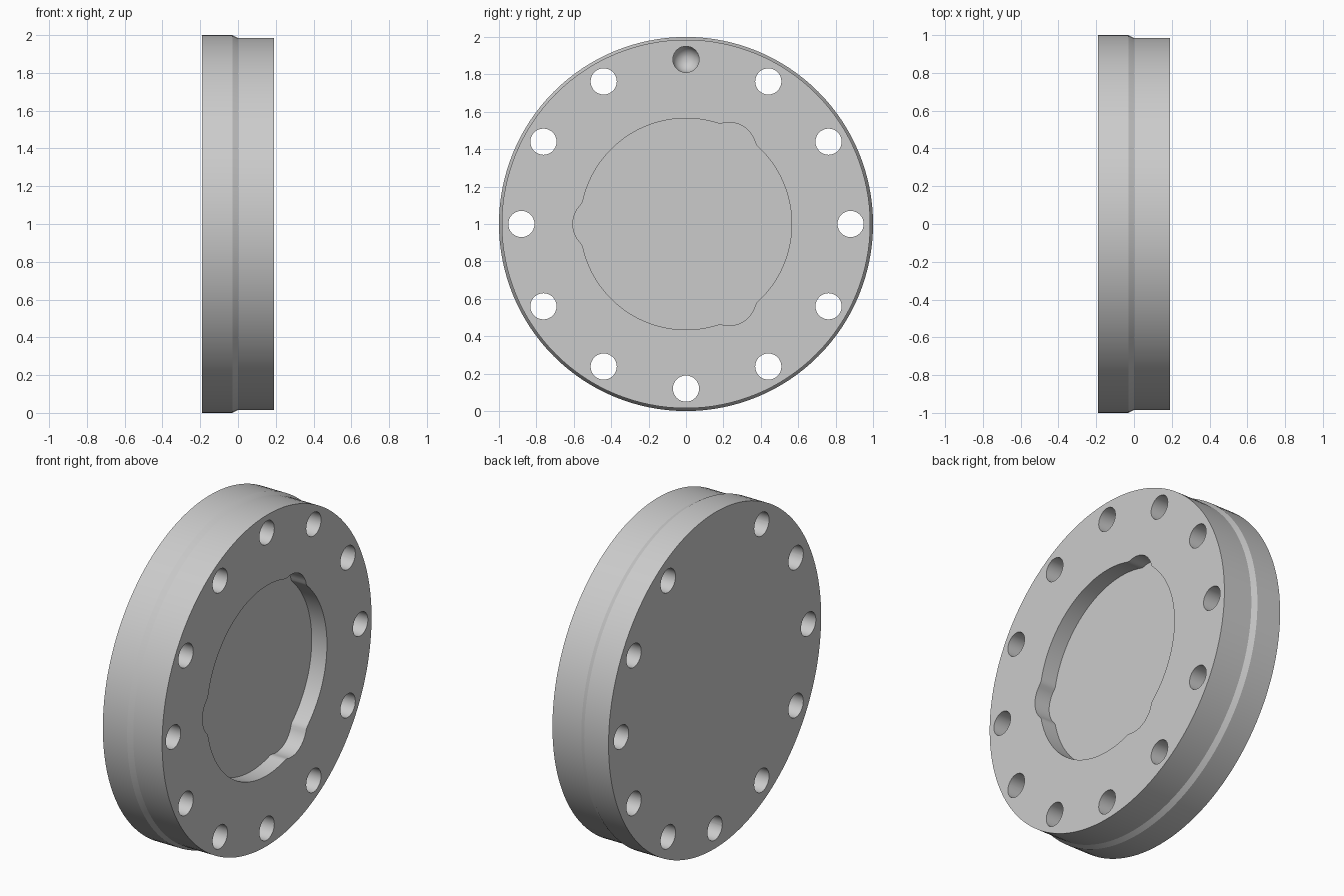
import bpy, bmesh
from math import sin, cos, pi, sqrt, radians

cube = bpy.data.objects.get("Cube")
if cube:
    bpy.data.objects.remove(cube, do_unlink=True)

steel = bpy.data.materials.new("light grey metal")
steel.use_nodes = True
steel.diffuse_color = (0.6, 0.6, 0.6, 1)
steel.node_tree.nodes["Principled BSDF"].inputs["Base Color"].default_value = (0.6, 0.6, 0.6, 1)


def turned(bm, profile, sides, y=0, z=1):
    """Closed solid turned about an x-parallel axis from (x, radius) pairs."""
    rings = [[bm.verts.new((x, y + r * cos(2 * pi * i / sides), z + r * sin(2 * pi * i / sides)))
              for i in range(sides)] for x, r in profile]
    for a, b in zip(rings, rings[1:]):
        for i in range(sides):
            j = (i + 1) % sides
            bm.faces.new((a[i], a[j], b[j], b[i]))
    bm.faces.new(rings[0])
    bm.faces.new(rings[-1])


def finish(bm, name):
    bmesh.ops.recalc_face_normals(bm, faces=bm.faces[:])
    mesh = bpy.data.meshes.new(name)
    bm.to_mesh(mesh)
    bm.free()
    ob = bpy.data.objects.new(name, mesh)
    bpy.context.collection.objects.link(ob)
    return ob


# Flange body: wide rear disc, short bevel, slightly narrower front disc
bm = bmesh.new()
turned(bm, [(-0.19, 1.0), (-0.03, 1.0), (0.0, 0.985), (0.19, 0.985)], 128)
flange = finish(bm, "flange_disc")
flange.data.materials.append(steel)

# Cutter: eleven through holes and one round-bottomed blind hole at the top
bm = bmesh.new()
HOLE = 0.07
for k in range(12):
    a = pi / 2 + k * pi / 6
    if k:
        profile = [(-0.3, HOLE), (0.3, HOLE)]
    else:
        dome = [(0.07 - HOLE * cos(t * pi / 16), HOLE * sin(t * pi / 16)) for t in range(1, 9)]
        profile = dome + [(0.3, HOLE)]
    turned(bm, profile, 32, 0.88 * cos(a), 1 + 0.88 * sin(a))


# Cutter: shallow round recess with three lobes
def recess_radius(angle):
    third = 2 * pi / 3
    off = (angle - pi + third / 2) % third - third / 2
    inside = 0.145 ** 2 - (0.46 * sin(off)) ** 2
    lobe = 0.46 * cos(off) + sqrt(inside) if inside > 0 else 0
    return max(0.565, lobe)


outline = []
for i in range(240):
    a = 2 * pi * i / 240
    r = recess_radius(a)
    outline.append(bm.verts.new((0.09, r * cos(a), 1 + r * sin(a))))
floor = bm.faces.new(outline)
top = bmesh.ops.extrude_face_region(bm, geom=[floor], use_keep_orig=True)["geom"]
for v in top:
    if isinstance(v, bmesh.types.BMVert):
        v.co.x = 0.3
cutter = finish(bm, "hole_and_recess_cutter")
cutter.hide_render = True

# Cut, bake the result and drop the cutter
mod = flange.modifiers.new("cut", 'BOOLEAN')
mod.operation = 'DIFFERENCE'
mod.solver = 'EXACT'
mod.object = cutter
bpy.context.view_layer.objects.active = flange
bpy.ops.object.select_all(action='DESELECT')
flange.select_set(True)
bpy.ops.object.modifier_apply(modifier=mod.name)
bpy.data.objects.remove(cutter, do_unlink=True)

bpy.ops.object.shade_smooth_by_angle(angle=radians(20))
